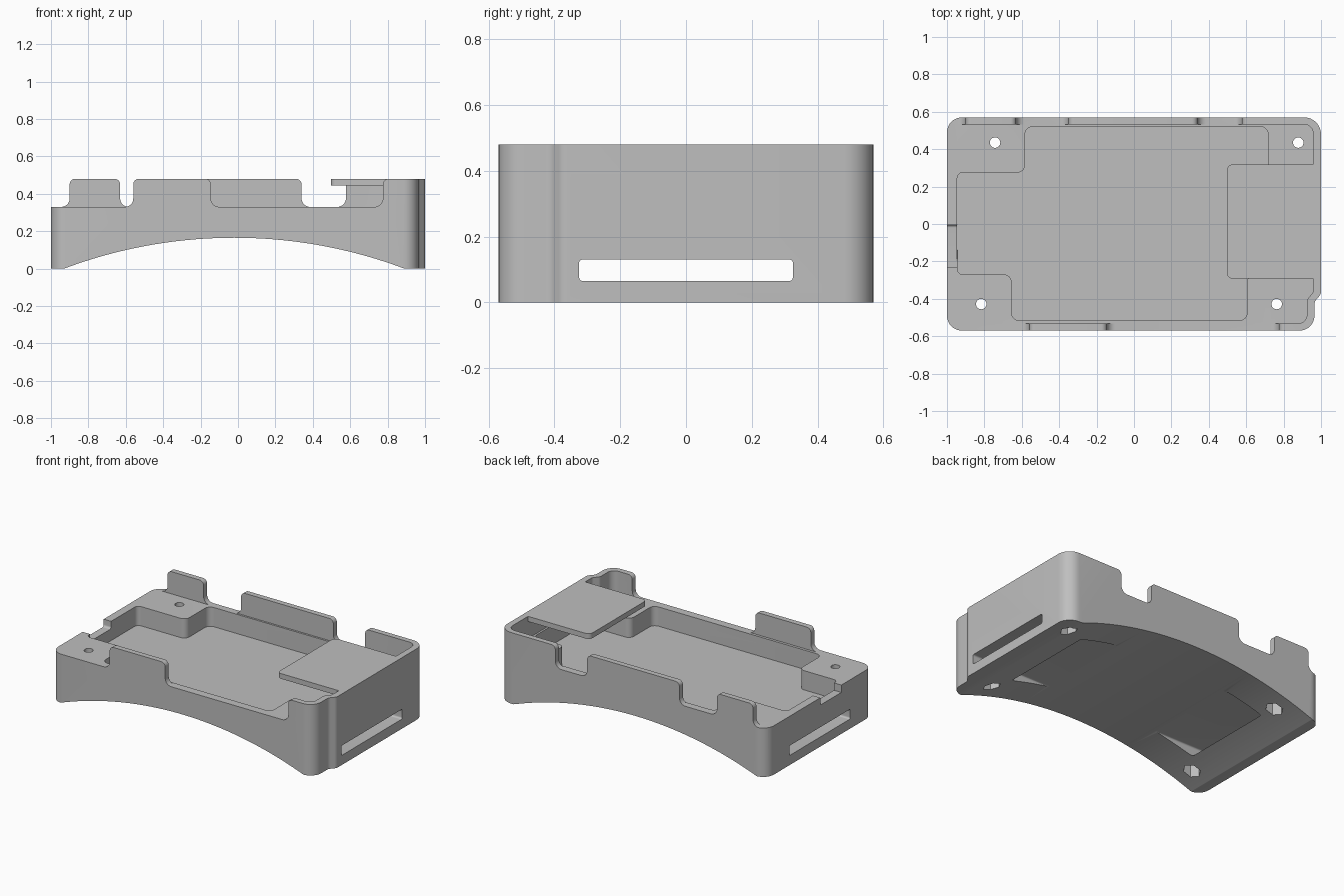
import bpy, bmesh, math
from mathutils import Vector

if "Cube" in bpy.data.objects:
    bpy.data.objects.remove(bpy.data.objects["Cube"], do_unlink=True)

grey = bpy.data.materials.new("plain grey")
grey.use_nodes = True
COLOUR = (0.52, 0.52, 0.52, 1)
grey.diffuse_color = COLOUR
grey.node_tree.nodes["Principled BSDF"].inputs["Base Color"].default_value = COLOUR


def rounded(corners, steps=8):
    """Polygon from (u, v, radius) corners, each replaced with a tangent arc."""
    out = []
    n = len(corners)
    for i, (u, v, r) in enumerate(corners):
        p = Vector((u, v))
        if r <= 0:
            out.append(p)
            continue
        a = (Vector(corners[i - 1][:2]) - p).normalized()
        b = (Vector(corners[(i + 1) % n][:2]) - p).normalized()
        half = a.angle(b) / 2
        centre = p + (a + b).normalized() * (r / math.sin(half))
        start = p + a * (r / math.tan(half)) - centre
        end = p + b * (r / math.tan(half)) - centre
        sweep = math.atan2(start.x * end.y - start.y * end.x, start.dot(end))
        for k in range(steps + 1):
            t = sweep * k / steps
            c, s = math.cos(t), math.sin(t)
            out.append(centre + Vector((start.x * c - start.y * s, start.x * s + start.y * c)))
    return out


def prism(name, outline, low, high, axis="z"):
    """Extrude a 2D outline along an axis."""
    place = {"z": lambda u, v, w: (u, v, w),
             "y": lambda u, v, w: (u, w, v),
             "x": lambda u, v, w: (w, u, v)}[axis]
    bm = bmesh.new()
    face = bm.faces.new([bm.verts.new(place(p[0], p[1], low)) for p in outline])
    extruded = bmesh.ops.extrude_face_region(bm, geom=[face])["geom"]
    shift = Vector(place(0, 0, high - low))
    bmesh.ops.translate(bm, vec=shift, verts=[g for g in extruded if isinstance(g, bmesh.types.BMVert)])
    bmesh.ops.recalc_face_normals(bm, faces=bm.faces)
    mesh = bpy.data.meshes.new(name)
    bm.to_mesh(mesh)
    bm.free()
    mesh.materials.append(grey)
    ob = bpy.data.objects.new(name, mesh)
    bpy.context.collection.objects.link(ob)
    return ob


def combine(target, tool, operation="DIFFERENCE"):
    mod = target.modifiers.new(tool.name, "BOOLEAN")
    mod.operation = operation
    mod.solver = "EXACT"
    mod.object = tool
    bpy.context.view_layer.objects.active = target
    bpy.ops.object.modifier_apply(modifier=mod.name)
    bpy.data.objects.remove(tool, do_unlink=True)


def ring(x, y, r, sides):
    return [(x + r * math.cos(math.tau * k / sides), y + r * math.sin(math.tau * k / sides))
            for k in range(sides)]


def box(u0, u1, v0, v1, r):
    return rounded([(u0, v0, r), (u1, v0, r), (u1, v1, r), (u0, v1, r)])


SHELF, TOP, FLOOR = 0.33, 0.48, 0.2

# Outer shell with a small jog at the front of the right end
case = prism("case_body", rounded([
    (-1, -0.57, 0.08), (0.965, -0.57, 0.08), (0.965, -0.415, 0.04),
    (1, -0.375, 0.04), (1, 0.57, 0.09), (-1, 0.57, 0.08)]), 0, 0.6)

# Arched underside
R = 2.59
arch = [(x, 0.165 - R + math.sqrt(R * R - (x + 0.02) ** 2))
        for x in (-1.12 + 2.2 * k / 80 for k in range(81))]
combine(case, prism("arch_cutter", arch + [(1.08, -1), (-1.12, -1)], -1, 1, "y"))

# Upper chamber, open at the left end
combine(case, prism("chamber_cutter", rounded([
    (-1.2, -0.533, 0), (0.925, -0.533, 0.05), (0.925, -0.405, 0.03),
    (0.958, -0.365, 0.03), (0.958, 0.533, 0.05), (-1.2, 0.533, 0)]), SHELF, 0.8))


# Tabbed rims of the front and back walls
def rim(name, tabs, y0, y1):
    path = [(-1.2, SHELF, 0)]
    for a, b in tabs:
        path += [(a, SHELF, 0.045), (a, TOP, 0.03)]
        if b < 1:
            path += [(b, TOP, 0.03), (b, SHELF, 0.045)]
    path += [(1.2, TOP if tabs[-1][1] > 1 else SHELF, 0), (1.2, 0.8, 0), (-1.2, 0.8, 0)]
    combine(case, prism(name, rounded(path), y0, y1, "y"))


rim("front_rim_cutter", [(-0.56, -0.145), (0.775, 1.2)], -1, 0.01)
rim("back_rim_cutter", [(-0.9, -0.63), (-0.35, 0.34), (0.577, 1.2)], -0.01, 1)

# Deep pocket between the four screw shelves
combine(case, prism("pocket_cutter", rounded([
    (-0.945, -0.27, 0.03), (-0.655, -0.27, 0.04), (-0.655, -0.515, 0.04),
    (0.605, -0.515, 0.04), (0.605, -0.27, 0.04), (0.945, -0.27, 0.03),
    (0.945, 0.275, 0.03), (0.717, 0.275, 0.04), (0.717, 0.52, 0.04),
    (-0.583, 0.52, 0.04), (-0.583, 0.275, 0.04), (-0.945, 0.275, 0.03)]), FLOOR, 0.42))

# Cable notch in the left end
combine(case, prism("notch_cutter", rounded([
    (-0.23, 0.28, 0), (-0.005, 0.28, 0.015), (-0.005, 0.6, 0), (-0.23, 0.6, 0)]),
    -1.2, -0.9, "x"))

# Strap slot running through both ends
combine(case, prism("slot_cutter", box(-0.325, 0.325, 0.065, 0.131, 0.012), -1.2, 1.2, "x"))

# Screw holes with hexagonal nut recesses below
for x, y in [(-0.743, 0.435), (0.878, 0.435), (-0.817, -0.428), (0.763, -0.428)]:
    combine(case, prism("hole_cutter", ring(x, y, 0.028, 24), -0.1, 0.5))
    combine(case, prism("nut_cutter", ring(x, y, 0.055, 6), -0.1, 0.2))

# Cover plate reaching in from the right wall
plate = prism("cover_plate", rounded([
    (0.497, -0.292, 0.03), (0.98, -0.292, 0), (0.98, 0.318, 0), (0.497, 0.318, 0.03)]),
    0.445, TOP)
combine(case, plate, "UNION")

bpy.ops.object.select_all(action="DESELECT")
case.select_set(True)
bpy.context.view_layer.objects.active = case
bpy.ops.object.shade_smooth_by_angle(angle=math.radians(30))
